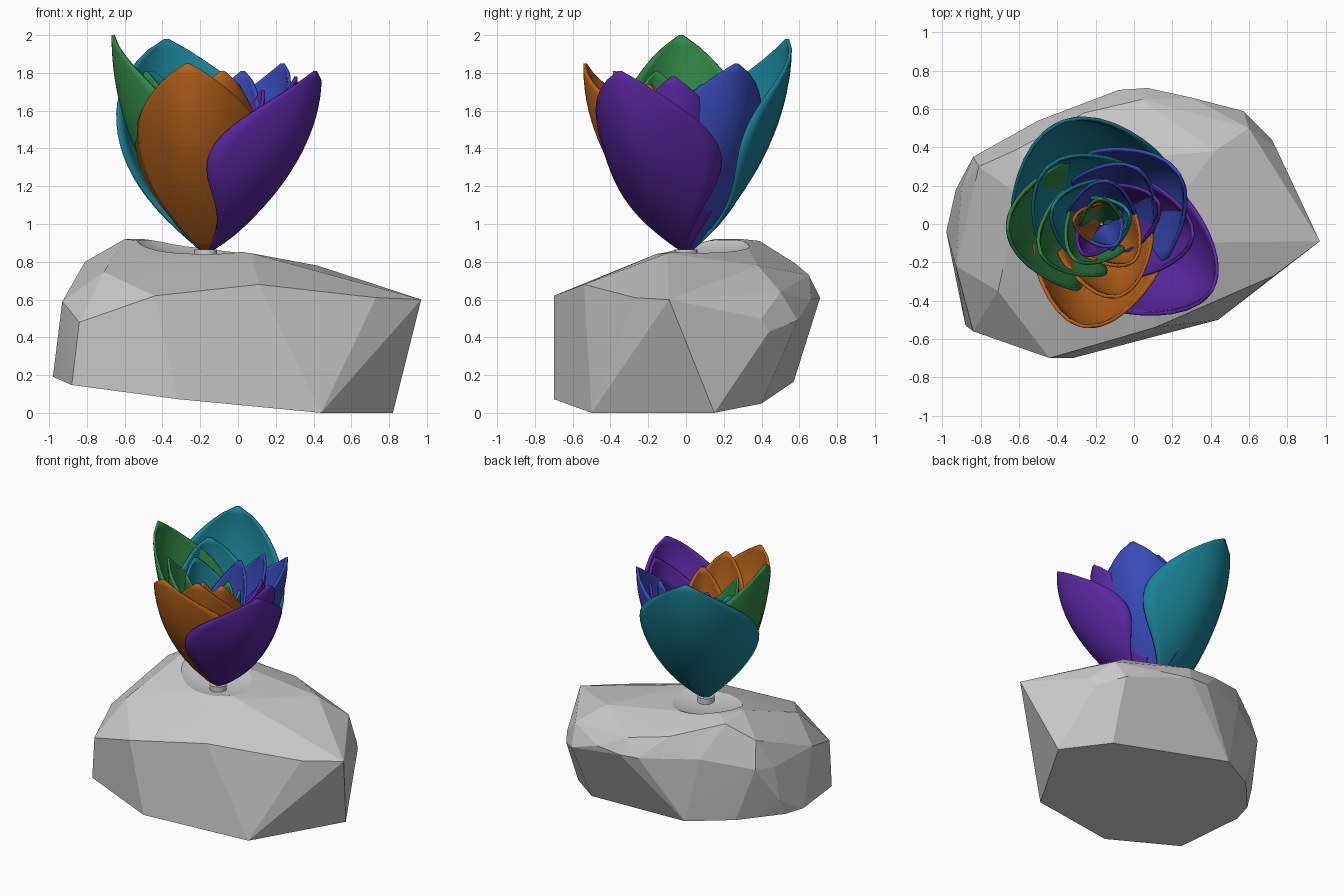
import bpy, bmesh, math
from mathutils import Vector

cube = bpy.data.objects.get("Cube")
if cube:
    bpy.data.objects.remove(cube, do_unlink=True)

BASE = Vector((-0.17, 0.0, 0.85))


def make_object(name, bm, material=None):
    mesh = bpy.data.meshes.new(name)
    bm.to_mesh(mesh)
    bm.free()
    obj = bpy.data.objects.new(name, mesh)
    bpy.context.collection.objects.link(obj)
    if material:
        mesh.materials.append(material)
    return obj


def activate(obj):
    bpy.ops.object.select_all(action="DESELECT")
    obj.select_set(True)
    bpy.context.view_layer.objects.active = obj


def smooth(obj, degrees):
    activate(obj)
    bpy.ops.object.shade_smooth_by_angle(angle=math.radians(degrees))


def make_material(name, rgb):
    mat = bpy.data.materials.new(name)
    mat.use_nodes = True
    color = (*rgb, 1)
    mat.diffuse_color = color
    mat.node_tree.nodes["Principled BSDF"].inputs["Base Color"].default_value = color
    return mat


# Rock: faceted convex boulder standing on a slightly tilted underside
underside = [(0.44, -0.5), (0.82, 0.15), (0.53, 0.4), (-0.39, 0.57), (-0.7, 0.39),
             (-0.94, 0.12), (-0.98, -0.04), (-0.88, -0.53), (-0.32, -0.7)]
rim = [(0.97, -0.09, 0.6), (0.73, -0.27, 0.61), (0.11, -0.54, 0.68),
       (-0.44, -0.7, 0.62), (-0.84, -0.56, 0.48), (-0.93, -0.22, 0.59),
       (-0.93, 0.18, 0.32), (-0.9, 0.2, 0.58),
       (-0.84, 0.35, 0.6), (-0.5, 0.54, 0.66), (-0.08, 0.7, 0.62),
       (0.07, 0.71, 0.61), (0.3, 0.66, 0.6), (0.57, 0.59, 0.49),
       (0.72, 0.44, 0.43), (0.74, 0.4, 0.5), (0.6, 0.5, 0.64)]
crown = [(-0.71, -0.35, 0.745), (-0.81, 0.3, 0.8), (-0.61, 0.39, 0.91),
         (-0.5, 0.3, 0.92), (-0.6, 0.15, 0.92), (-0.26, 0.58, 0.79),
         (0.04, 0.65, 0.73), (0.42, 0.38, 0.78), (0.07, -0.1, 0.845),
         (-0.25, -0.16, 0.84)]
bm = bmesh.new()
for x, y in underside:
    bm.verts.new((x, y, max(0, 0.083 - 0.113 * x + 0.066 * y)))
for point in rim + crown:
    bm.verts.new(point)
hull = bmesh.ops.convex_hull(bm, input=bm.verts)
loose = {g for g in hull["geom_interior"] + hull["geom_unused"]
         if isinstance(g, bmesh.types.BMVert)}
bmesh.ops.delete(bm, geom=list(loose), context="VERTS")
bmesh.ops.dissolve_limit(bm, angle_limit=math.radians(2), verts=bm.verts, edges=bm.edges)
bmesh.ops.recalc_face_normals(bm, faces=bm.faces)
rock = make_object("rock", bm)

# Shallow round hollow under the flower
bm = bmesh.new()
bmesh.ops.create_uvsphere(bm, u_segments=64, v_segments=48, radius=1)
for v in bm.verts:
    v.co = Vector((v.co.x * 0.39 - 0.19, v.co.y * 0.39 + 0.04, v.co.z * 0.16 + 0.98))
cutter = make_object("hollow_cutter", bm)
cutter.hide_render = True
cut = rock.modifiers.new("hollow", "BOOLEAN")
cut.operation = "DIFFERENCE"
cut.object = cutter
activate(rock)
bpy.ops.object.modifier_apply(modifier=cut.name)
bpy.data.objects.remove(cutter, do_unlink=True)
smooth(rock, 6)

# Stem
bm = bmesh.new()
bmesh.ops.create_cone(bm, cap_ends=True, segments=24, radius1=0.06, radius2=0.06, depth=0.06)
bmesh.ops.translate(bm, vec=(BASE.x, BASE.y, 0.835), verts=bm.verts)
smooth(make_object("stem", bm), 40)


def petal(name, azimuth, reach, top, half_width, cup, material, rows=20, cols=14):
    """Cupped leaf-shaped sheet that rises from the base and leans outward."""
    a = math.radians(azimuth)
    out = Vector((math.cos(a), math.sin(a), 0))
    side = Vector((-out.y, out.x, 0))
    bm = bmesh.new()
    grid = []
    for i in range(rows + 1):
        t = i / rows
        width = half_width * max(math.sin(math.pi * t ** 1.2), 0) ** 0.85 + 0.012
        radius = 0.02 + (reach - 0.02) * (1 - (1 - t) ** 2.1)
        row = []
        for j in range(cols + 1):
            s = (2 * j / cols - 1) * width
            p = BASE + out * (radius - cup * s * s) + side * s
            p.z += t * (top - BASE.z)
            row.append(bm.verts.new(p))
        grid.append(row)
    for low, high in zip(grid, grid[1:]):
        for j in range(cols):
            bm.faces.new((low[j], low[j + 1], high[j + 1], high[j]))
    obj = make_object(name, bm, material)
    shell = obj.modifiers.new("thickness", "SOLIDIFY")
    shell.thickness = 0.018
    shell.offset = -1
    smooth(obj, 50)


colors = {
    "teal": make_material("teal", (0.01, 0.22, 0.3)),
    "green": make_material("green", (0.03, 0.24, 0.06)),
    "orange": make_material("orange", (0.46, 0.12, 0.01)),
    "purple": make_material("purple", (0.1, 0.02, 0.35)),
    "blue": make_material("blue", (0.04, 0.07, 0.48)),
}

# Outer petals: azimuth, reach, top, half width, cupping
outer = {
    "teal": (111, 0.58, 1.98, 0.42, 1.6),
    "green": (183, 0.50, 2.00, 0.33, 2.3),
    "orange": (260, 0.55, 1.85, 0.34, 2.5),
    "purple": (329, 0.68, 1.81, 0.35, 2.4),
    "blue": (33, 0.49, 1.85, 0.34, 2.1),
}
# Each inner ring turns and shrinks: turn, reach factor, drop, width factor
rings = [("outer", 0, 1, 0, 1), ("middle", 23, 0.72, 0.03, 0.72),
         ("inner", 50, 0.48, 0.1, 0.52), ("heart", -90, 0.28, 0.24, 0.34)]
for ring, turn, reach_k, drop, width_k in rings:
    for color, (azimuth, reach, top, width, cup) in outer.items():
        if ring != "outer":
            top = min(top, 1.84)
        petal(f"{ring}_petal_{color}", azimuth + turn, reach * reach_k,
              top - drop, width * width_k, cup / reach_k, colors[color])
